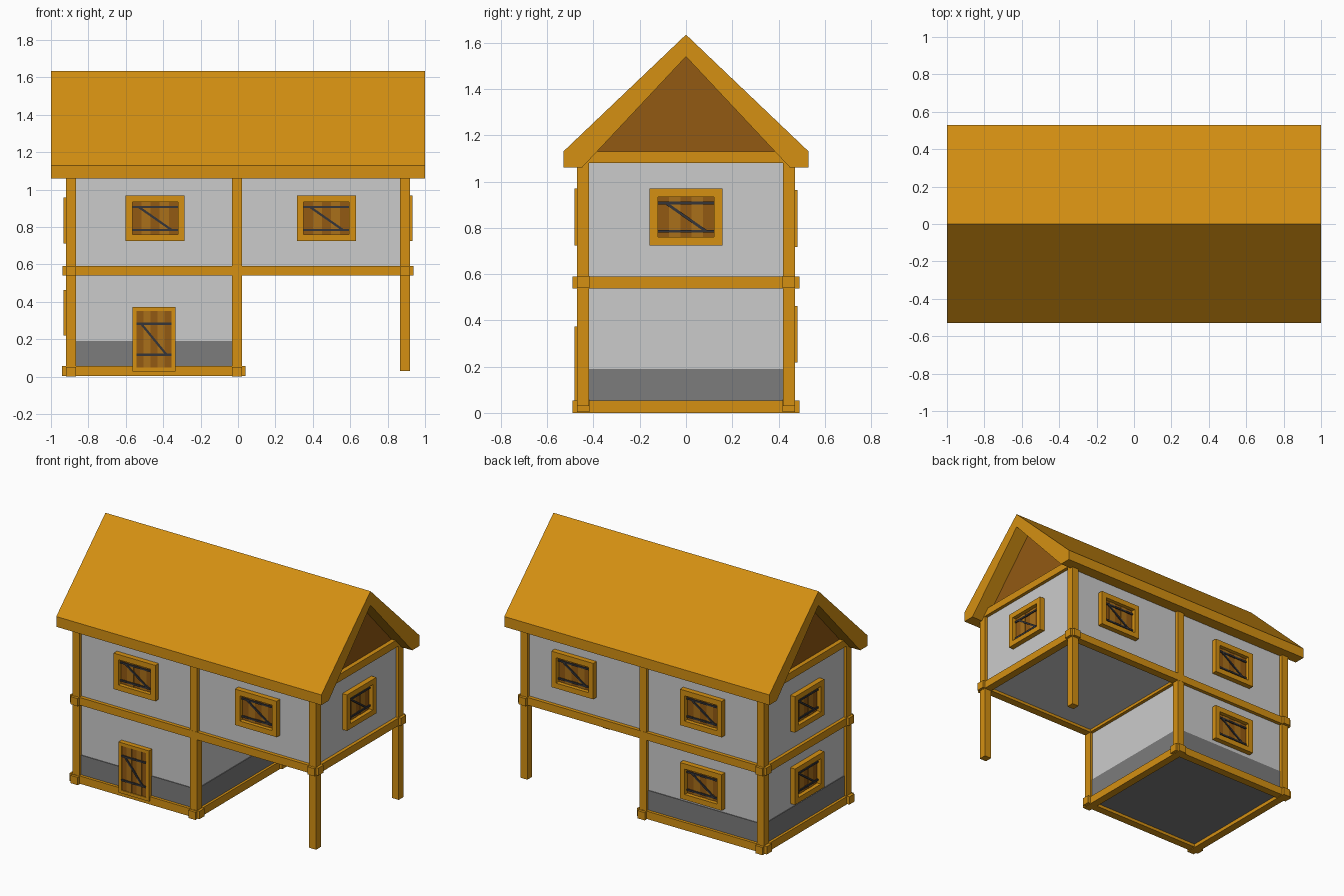
import bpy, bmesh, math
from mathutils import Matrix, Vector

if "Cube" in bpy.data.objects:
    bpy.data.objects.remove(bpy.data.objects["Cube"])


def material(name, rgb):
    m = bpy.data.materials.new(name)
    m.diffuse_color = (*rgb, 1)
    m.use_nodes = True
    m.node_tree.nodes["Principled BSDF"].inputs["Base Color"].default_value = m.diffuse_color
    return m


ORANGE = material("orange_timber", (0.66, 0.28, 0.006))
BROWN = material("dark_board", (0.29, 0.10, 0.006))
TAN = material("light_board", (0.40, 0.16, 0.01))
IRON = material("iron", (0.035, 0.035, 0.04))
STONE = material("stone", (0.2, 0.2, 0.2))
PLASTER = material("plaster", (0.55, 0.55, 0.55))


def box(bm, lo, hi):
    lo, hi = Vector(lo), Vector(hi)
    bmesh.ops.create_cube(bm, size=1, matrix=Matrix.Translation((lo + hi) / 2) @ Matrix.Diagonal((*(hi - lo), 1)))


def finish(name, bm, mat, matrix=Matrix()):
    me = bpy.data.meshes.new(name)
    bmesh.ops.recalc_face_normals(bm, faces=bm.faces)
    bm.to_mesh(me)
    bm.free()
    me.materials.append(mat)
    ob = bpy.data.objects.new(name, me)
    ob.matrix_world = matrix
    bpy.context.collection.objects.link(ob)
    return ob


def boxes(name, mat, items, matrix=Matrix()):
    bm = bmesh.new()
    for lo, hi in items:
        box(bm, lo, hi)
    return finish(name, bm, mat, matrix)


def prism(name, mat, profile, x0, x1):
    # closed y-z outline extruded along x
    bm = bmesh.new()
    f = bm.faces.new([bm.verts.new((x0, y, z)) for y, z in profile])
    ext = bmesh.ops.extrude_face_region(bm, geom=[f])
    bmesh.ops.translate(bm, vec=(x1 - x0, 0, 0), verts=[v for v in ext["geom"] if isinstance(v, bmesh.types.BMVert)])
    return finish(name, bm, mat)


WX, WY = 0.897, 0.447      # wall planes
PX, PY, MID, H = 0.893, 0.445, -0.005, 0.026   # post centres, half thickness

# walls
boxes("upper_walls", PLASTER, [((-WX, -WY, 0.56), (WX, WY, 1.12))])
boxes("lower_walls", PLASTER, [((-WX, -WY, 0.03), (0, WY, 0.56))])
e = 0.005
boxes("stone_base", STONE, [((-WX - e, -WY - e, 0.025), (e, WY + e, 0.19))])

# posts
boxes("posts", ORANGE, [((x - H, y - H, 0.03), (x + H, y + H, 1.11))
                        for x in (-PX, MID, PX) for y in (-PY, PY)])


# beams, crossing at the corners
def beams_x(x0, x1, z0, z1):
    return [((x0, y - H - 0.001, z0), (x1, y + H + 0.001, z1)) for y in (-PY, PY)]


def beams_y(xs, yl, z0, z1):
    return [((x - H - 0.001, -yl, z0), (x + H + 0.001, yl, z1)) for x in xs]


boxes("sill_beams", ORANGE, beams_x(-0.94, 0.04, 0.004, 0.057) + beams_y((-PX, MID), 0.49, 0, 0.053))
boxes("floor_beams", ORANGE, beams_x(-0.937, 0.937, 0.54, 0.592)
      + beams_y((-PX, PX), 0.49, 0.538, 0.59) + beams_y((MID,), 0.47, 0.54, 0.59))
boxes("top_end_beams", ORANGE, beams_y((-PX, PX), 0.45, 1.08, 1.13))

# roof and recessed gables
half = [(0.53, 1.13), (0.53, 1.06), (0.45, 1.06)]
prism("roof", ORANGE, [(0, 1.635)] + half + [(0, 1.54)] + [(-y, z) for y, z in reversed(half)], -1, 1)
for side, x in (("left", -0.88), ("right", 0.88)):
    prism(side + "_gable", BROWN, [(-0.44, 1.09), (0.44, 1.09), (0, 1.56)], x - 0.01, x + 0.01)


def shutter(name, matrix, w, h, fw, depth, board, bars, n):
    # frame, boards and iron Z-brace; local x right, z up, -y outwards
    a, b = w / 2, h / 2
    i, j = a - fw, b - fw
    boxes(name + "_frame", ORANGE, [((-a, -depth, j), (a, 0, b)), ((-a, -depth, -b), (a, 0, -j)),
                                    ((-a, -depth, -j), (-i, 0, j)), ((i, -depth, -j), (a, 0, j))], matrix)
    s = 2 * i / n
    for k, mat in enumerate((BROWN, TAN)):
        boxes(name + ("_boards", "_raised_boards")[k], mat,
              [((-i + s * m, -board - 0.002 * k, -j), (-i + s * (m + 1), 0, j)) for m in range(k, n, 2)], matrix)
    bm = bmesh.new()
    y0, y1, t = -board - 0.008, -board + 0.002, 0.006
    for z in bars:
        box(bm, (-i, y0, z - t), (i, y1, z + t))
    r = i * 0.72
    dz = bars[1] - bars[0]
    d = bmesh.new()
    length, ang = math.hypot(2 * r, dz), math.atan2(dz, 2 * r)
    rot = Matrix.Translation((0, 0, sum(bars) / 2)) @ Matrix.Rotation(ang, 4, 'Y')
    bmesh.ops.create_cube(bm, size=1, matrix=rot @ Matrix.Translation((0, (y0 + y1) / 2, 0))
                          @ Matrix.Diagonal((length, y1 - y0, 2 * t, 1)))
    d.free()
    finish(name + "_brace", bm, IRON, matrix)


# windows: position on wall, turn about z
windows = [("front_left", (-0.443, -WY, 0.847), 0), ("front_right", (0.473, -WY, 0.847), 0),
           ("right", (WX, 0, 0.847), 90), ("back_right", (0.52, WY, 0.84), 180),
           ("back_left", (-0.45, WY, 0.84), 180), ("back_left_lower", (-0.45, WY, 0.34), 180),
           ("left", (-WX, 0, 0.835), -90), ("left_lower", (-WX, 0, 0.342), -90)]
for name, pos, deg in windows:
    m = Matrix.Translation(pos) @ Matrix.Rotation(math.radians(deg), 4, 'Z')
    shutter(name + "_window", m, 0.315, 0.245, 0.036, 0.036, 0.008, (-0.062, 0.06), 5)

# front door
shutter("door", Matrix.Translation((-0.45, -WY, 0.2)), 0.23, 0.345, 0.021, 0.034, 0.028, (-0.082, 0.083), 5)
